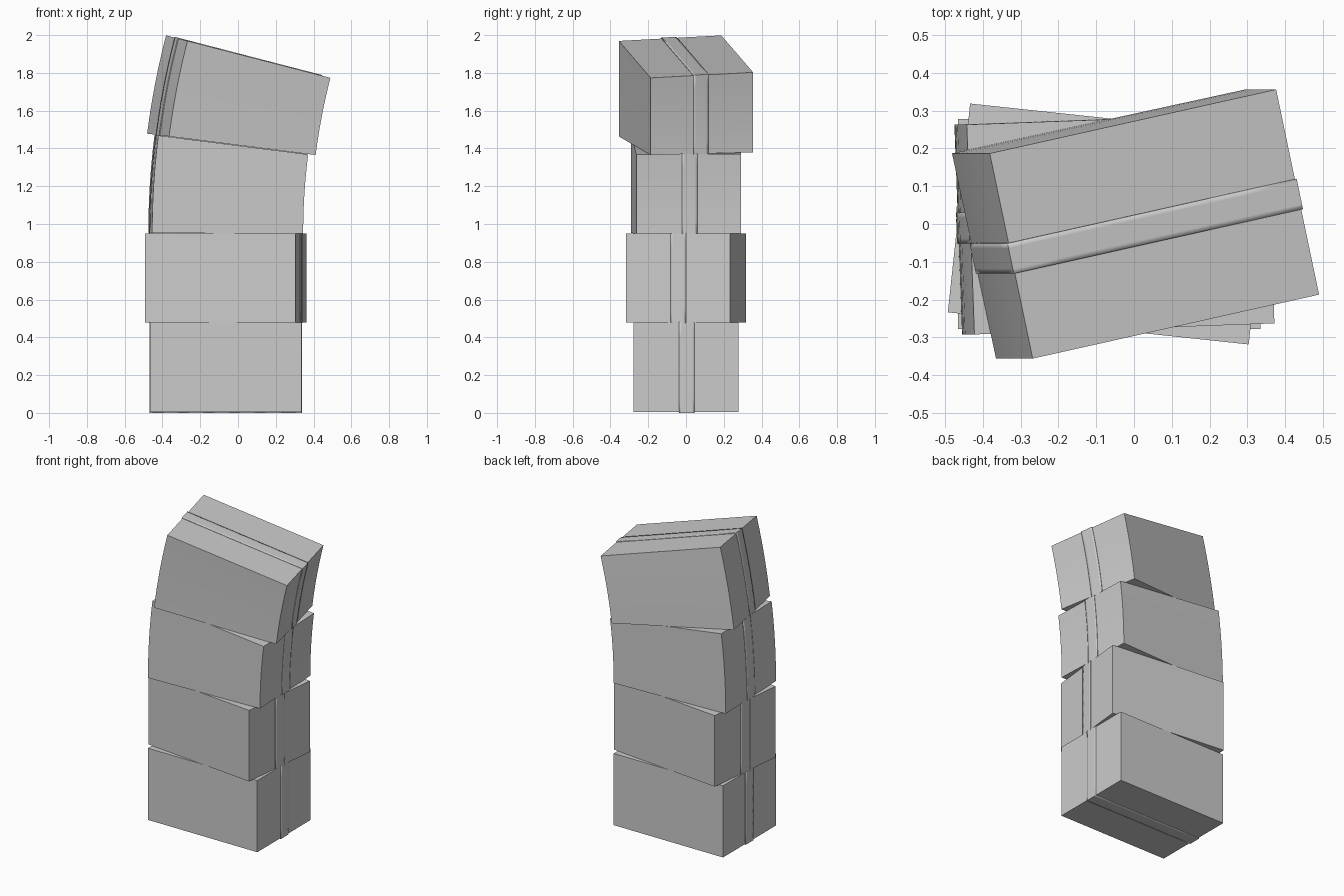
import bpy, bmesh
from math import sin, cos, radians
from mathutils import Matrix

if "Cube" in bpy.data.objects:
    bpy.data.objects.remove(bpy.data.objects["Cube"])

CX = -0.065                 # stack centre line before the bend
L, W = 0.80, 0.555          # carton footprint
R, Z0 = 3.74, 0.95          # bend radius and the height where it starts
TAPE = 0.004


def bend(co):
    """Lean the upper part of the stack towards +x along an arc."""
    s = co.z - Z0
    if s > 0:
        u, a = co.x - CX, s / R
        co.x = CX + R - (R - u) * cos(a)
        co.z = Z0 + (R - u) * sin(a)


def block(name, size, z_mid, turn, y_off=0.0, band=False):
    bm = bmesh.new()
    bmesh.ops.create_cube(bm, size=1)
    if band:
        ends = [f for f in bm.faces if abs(f.normal.y) > 0.9]
        bmesh.ops.delete(bm, geom=ends, context='FACES_ONLY')
    bmesh.ops.subdivide_edges(bm, edges=bm.edges[:], cuts=5, use_grid_fill=True)
    m = (Matrix.Translation((CX, 0, z_mid)) @ Matrix.Rotation(radians(turn), 4, 'Z')
         @ Matrix.Translation((0, y_off, 0)) @ Matrix.Diagonal((*size, 1)))
    bm.transform(m)
    for v in bm.verts:
        bend(v.co)
    bm.normal_update()
    me = bpy.data.meshes.new(name)
    bm.to_mesh(me)
    bm.free()
    ob = bpy.data.objects.new(name, me)
    bpy.context.collection.objects.link(ob)
    if band:
        mod = ob.modifiers.new("thickness", 'SOLIDIFY')
        mod.thickness = 0.006
        mod.offset = -1
    bpy.ops.object.select_all(action='DESELECT')
    ob.select_set(True)
    bpy.context.view_layer.objects.active = ob
    bpy.ops.object.shade_smooth_by_angle(angle=radians(30))


# Four cartons: bottom height, top height, turn, tape offset
levels = [(0.004, 0.478, 0, 0.005), (0.479, 0.949, -6.1, 0.002),
          (0.951, 1.421, 2.1, 0.004), (1.423, 1.896, 12.2, -0.006)]
for i, (z0, z1, turn, off) in enumerate(levels, 1):
    mid, h = (z0 + z1) / 2, z1 - z0
    block(f"carton_{i}", (L, W, h), mid, turn)
    # Packing tape wrapped lengthwise round the carton
    block(f"tape_{i}", (L + 2 * TAPE, 0.082, h + 2 * TAPE), mid, turn, off, True)
